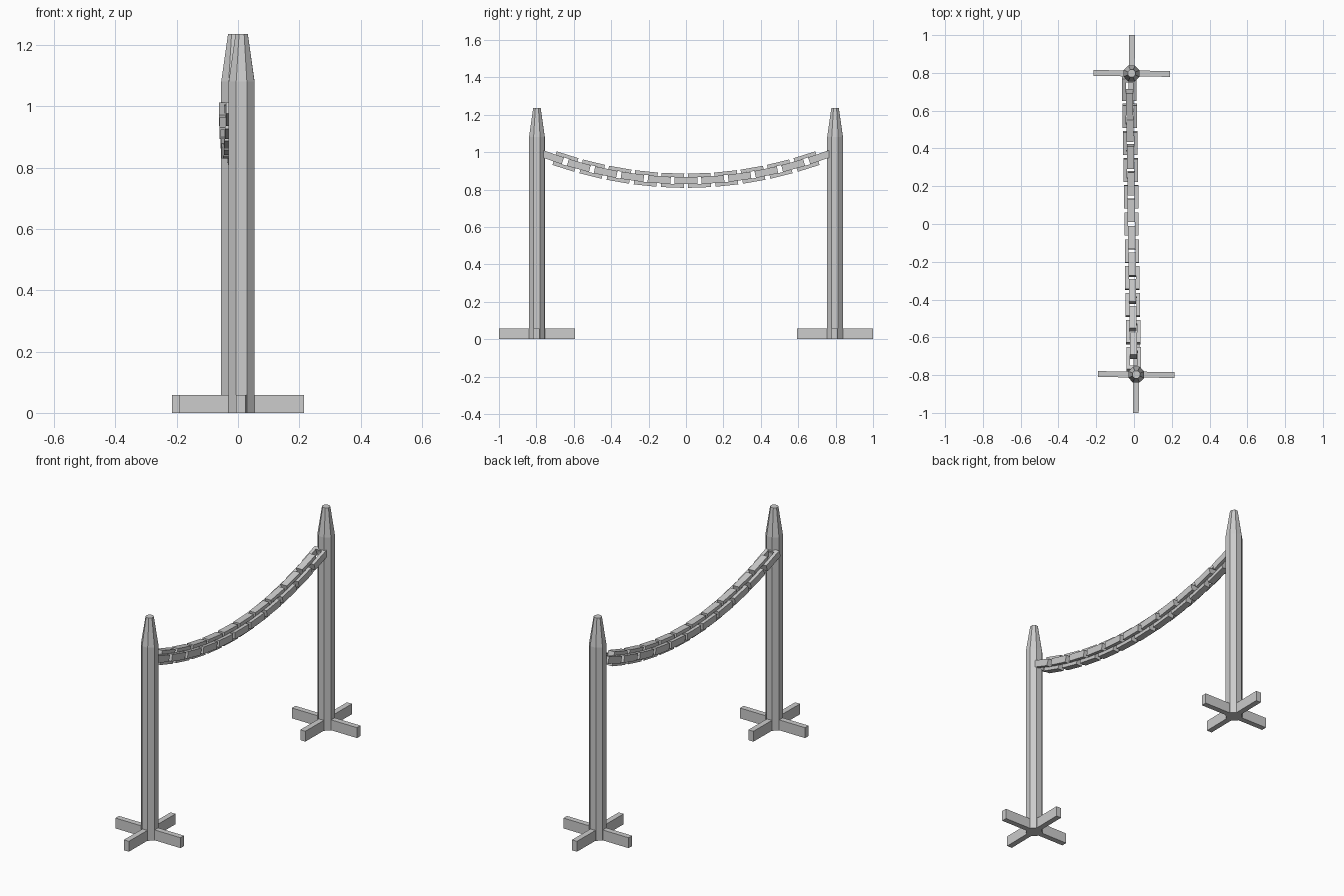
import bpy, bmesh, math
from mathutils import Matrix, Vector

cube = bpy.data.objects.get("Cube")
if cube:
    bpy.data.objects.remove(cube, do_unlink=True)

grey = bpy.data.materials.new("plain_grey")
grey.use_nodes = True
colour = (0.6, 0.6, 0.6, 1)
grey.diffuse_color = colour
grey.node_tree.nodes["Principled BSDF"].inputs["Base Color"].default_value = colour


def finish(name, bm, matrix):
    bmesh.ops.recalc_face_normals(bm, faces=bm.faces)
    mesh = bpy.data.meshes.new(name)
    bm.to_mesh(mesh)
    bm.free()
    mesh.materials.append(grey)
    obj = bpy.data.objects.new(name, mesh)
    obj.matrix_world = matrix
    bpy.context.scene.collection.objects.link(obj)


def post(name, matrix):
    # octagonal shaft with a tapered, flat-topped tip
    bm = bmesh.new()
    rings = []
    for flat, z in ((0.042, 0), (0.042, 1.08), (0.02, 1.235)):
        r = flat / math.cos(math.pi / 8)
        angles = [math.pi / 8 + i * math.pi / 4 for i in range(8)]
        rings.append([bm.verts.new((r * math.cos(a), r * math.sin(a), z)) for a in angles])
    for low, high in zip(rings, rings[1:]):
        for i in range(8):
            j = (i + 1) % 8
            bm.faces.new((low[i], low[j], high[j], high[i]))
    bm.faces.new(rings[0])
    bm.faces.new(rings[-1])
    finish(name, bm, matrix)


def foot_arm(name, matrix):
    # one arm of the cross foot, starting inside the shaft
    bm = bmesh.new()
    bmesh.ops.create_cube(bm, size=1, matrix=Matrix.Translation((0.119, 0, 0.029))
                          @ Matrix.Diagonal((0.168, 0.031, 0.058, 1)))
    finish(name, bm, matrix)


def link(name, matrix, length=0.122, width=0.076, wall=0.019, depth=0.038):
    # rectangular ring, long along y, wide along x
    bm = bmesh.new()
    corners = ((-1, -1), (1, -1), (1, 1), (-1, 1))
    loops = []
    for inset, z in ((0, -1), (0, 1), (wall, 1), (wall, -1)):
        loops.append([bm.verts.new((x * (width / 2 - inset), y * (length / 2 - inset),
                                    z * depth / 2)) for x, y in corners])
    for a, b in zip(loops, loops[1:] + loops[:1]):
        for i in range(4):
            j = (i + 1) % 4
            bm.faces.new((a[i], a[j], b[j], b[i]))
    finish(name, bm, matrix)


# posts with cross feet
for side, x, y in (("front", 0.012, -0.797), ("back", -0.0125, 0.797)):
    base = Matrix.Translation((x, y, 0)) @ Matrix.Rotation(math.radians(-0.7), 4, "Z")
    post(side + "_post", base)
    for i in range(4):
        foot_arm(f"{side}_foot_arm_{i + 1}", base @ Matrix.Rotation(i * math.pi / 2, 4, "Z"))

# sagging chain: flat and upright links alternate along a shallow curve
SAG, PITCH = 0.245, 0.0716
for k in range(-10, 11):
    y = k * PITCH
    place = Matrix.Translation((-0.013 - 0.016 * y, y, 0.848 + SAG * y * y))
    tilt = Matrix.Rotation(math.atan(2 * SAG * y), 4, "X")
    upright = k % 2 == 1
    roll = Matrix.Rotation(math.pi / 2 if upright else 0, 4, "Y")
    link(f"{'upright' if upright else 'flat'}_chain_link_{k + 11}", place @ tilt @ roll)
